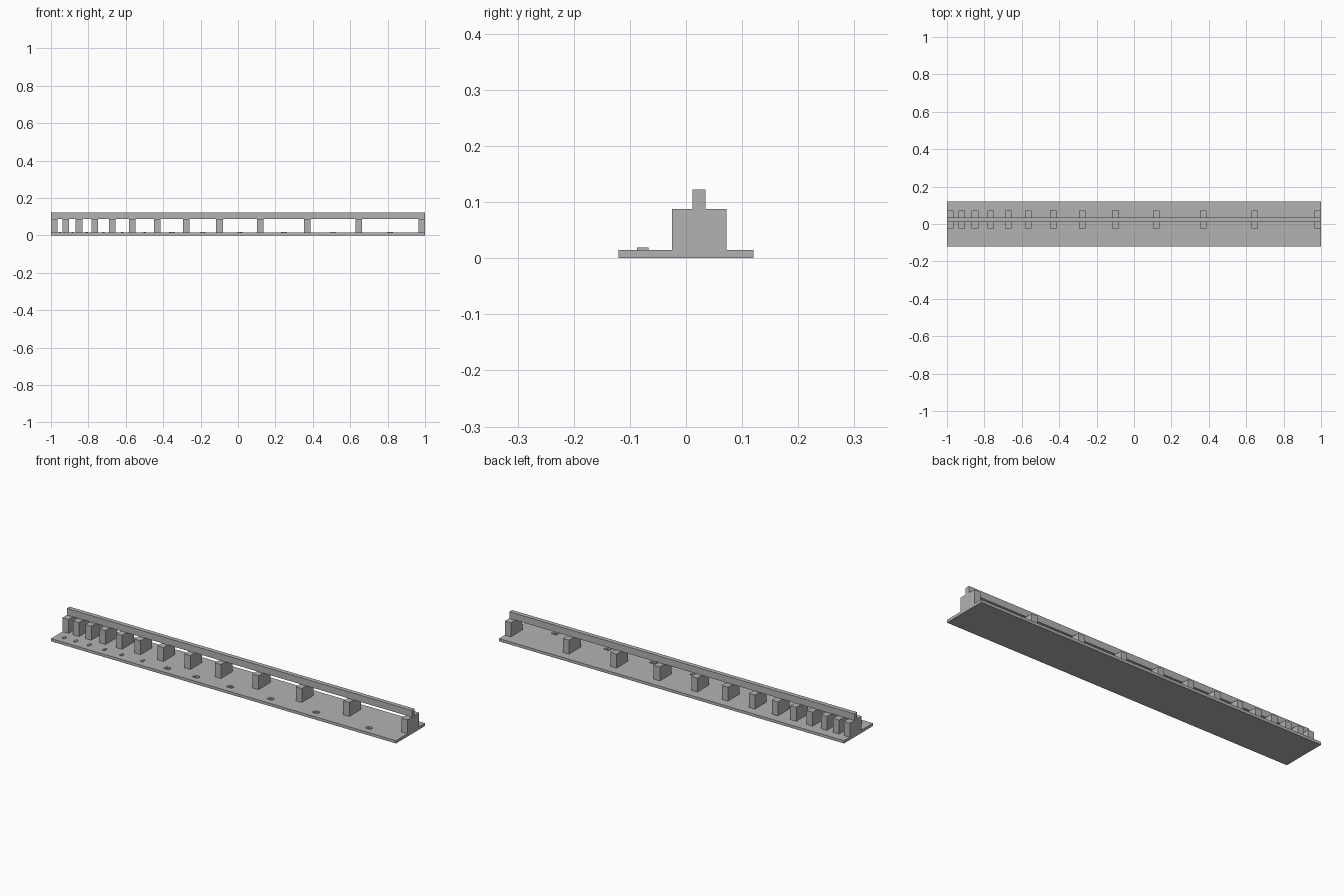
import bpy

if "Cube" in bpy.data.objects:
    bpy.data.objects.remove(bpy.data.objects["Cube"], do_unlink=True)

# Single grey finish
grey = bpy.data.materials.new("plain grey")
grey.use_nodes = True
colour = (0.45, 0.45, 0.45, 1)
grey.diffuse_color = colour
grey.node_tree.nodes["Principled BSDF"].inputs["Base Color"].default_value = colour


def box(name, x, y, z):
    """Add a box from three (low, high) ranges."""
    bpy.ops.mesh.primitive_cube_add(
        size=1, location=[(lo + hi) / 2 for lo, hi in (x, y, z)])
    obj = bpy.context.object
    obj.name = name
    obj.scale = [hi - lo for lo, hi in (x, y, z)]
    bpy.ops.object.transform_apply(location=False, rotation=False, scale=True)
    obj.data.materials.append(grey)
    return obj


BASE_TOP, POST_TOP, RAIL_TOP = 0.0145, 0.0875, 0.1225

# Base plate and the long rail on top of the posts
box("base_plate", (-1, 1), (-0.12, 0.12), (0, BASE_TOP))
box("top_rail", (-1, 1), (0.0115, 0.0345), (POST_TOP, RAIL_TOP))

# Support posts, spaced progressively wider towards the left end
centres = [-0.9825, -0.921, -0.85, -0.767, -0.672, -0.565, -0.432,
           -0.276, -0.099, 0.119, 0.37, 0.645, 0.9825]
half = 0.0175
for i, c in enumerate(centres):
    box(f"post_{i + 1}", (c - half, c + half), (-0.025, 0.072),
        (BASE_TOP, POST_TOP))

# Small raised markers midway between posts: single, then paired
for i, (a, b) in enumerate(zip(centres, centres[1:])):
    mid = (a + b) / 2
    offsets = (0,) if i < 6 else (-0.008, 0.008)
    for k, d in enumerate(offsets):
        box(f"marker_{i + 1}_{k + 1}", (mid + d - 0.006, mid + d + 0.006),
            (-0.0875, -0.067), (BASE_TOP, 0.019))
